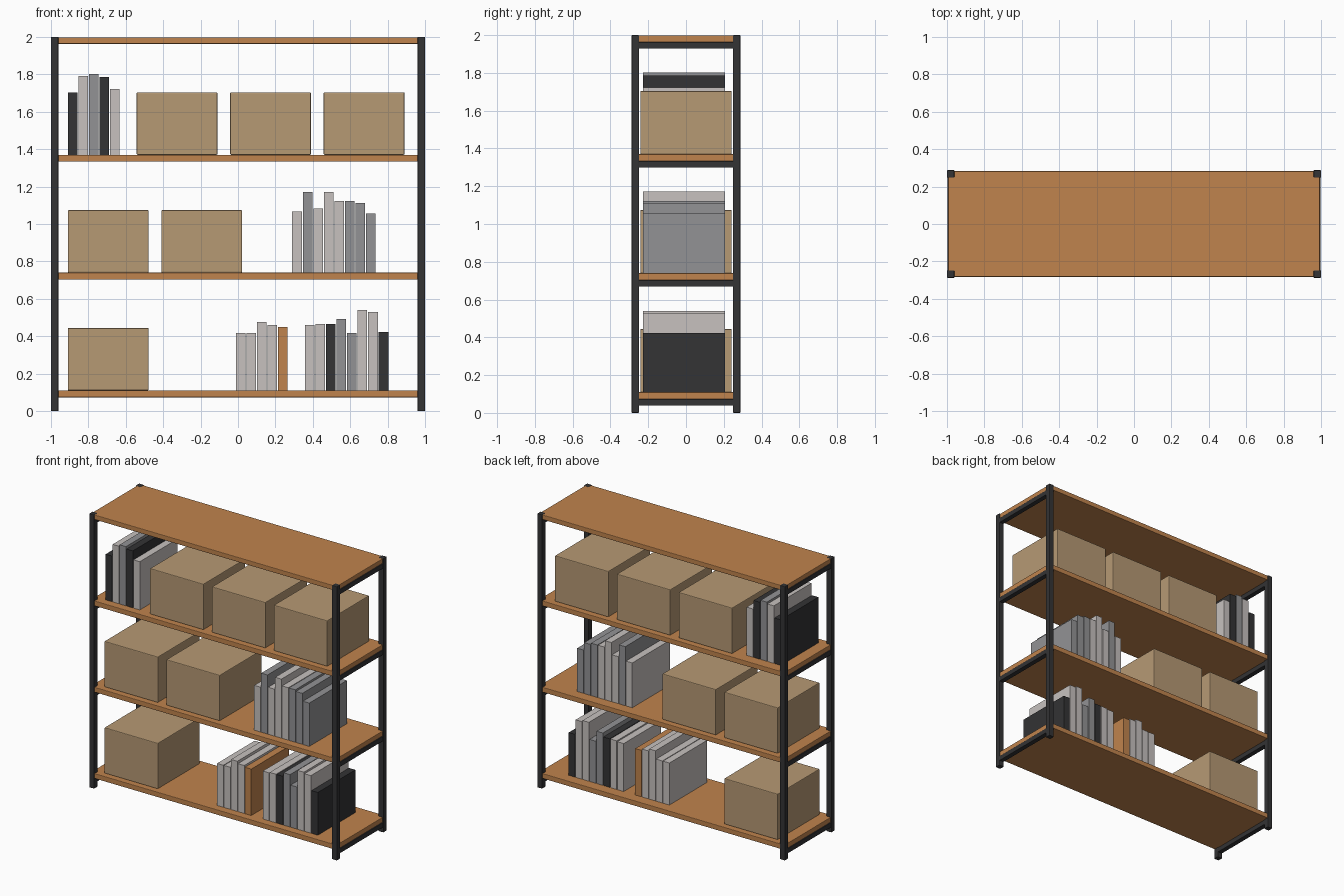
import bpy

if "Cube" in bpy.data.objects:
    bpy.data.objects.remove(bpy.data.objects["Cube"])


def make_mat(name, rgb):
    m = bpy.data.materials.new(name)
    m.diffuse_color = (*rgb, 1)
    m.use_nodes = True
    m.node_tree.nodes["Principled BSDF"].inputs["Base Color"].default_value = m.diffuse_color
    return m


WOOD = make_mat("wood", (0.53, 0.23, 0.075))
METAL = make_mat("dark metal", (0.033, 0.033, 0.035))
CARD = make_mat("cardboard", (0.47, 0.32, 0.175))
BOOKS = {
    "L": make_mat("light grey", (0.57, 0.535, 0.52)),
    "M": make_mat("mid grey", (0.29, 0.29, 0.30)),
    "D": METAL,
    "O": WOOD,
}


def block(name, x, y, z, mat, bevel=0.0):
    """Box from (min, max) pairs, with an optional small edge bevel."""
    bpy.ops.mesh.primitive_cube_add(
        size=1, location=[(a + b) / 2 for a, b in (x, y, z)])
    ob = bpy.context.object
    ob.name = name
    ob.scale = [b - a for a, b in (x, y, z)]
    bpy.ops.object.transform_apply(location=False, rotation=False, scale=True)
    ob.data.materials.append(mat)
    if bevel:
        mod = ob.modifiers.new("bevel", "BEVEL")
        mod.width = bevel
        mod.segments = 2
    return ob


HX, HY, T = 1.0, 0.288, 0.04
SHELF_TOPS = [0.11, 0.74, 1.37, 2.0]

# Corner posts
for sx in (-1, 1):
    for sy in (-1, 1):
        block("corner_post",
              sorted((sx * HX, sx * (HX - T))),
              sorted((sy * HY, sy * (HY - T))),
              (0, 2.0), METAL, 0.004)

# Shelf boards, each carried by a rail at both ends
for top in SHELF_TOPS:
    t = min(top, 1.998)
    block("shelf_board", (-0.994, 0.994), (-0.283, 0.283),
          (top - 0.037, t), WOOD, 0.004)
    for sx in (-1, 1):
        block("end_rail", sorted((sx * 0.998, sx * 0.962)), (-0.26, 0.26),
              (top - 0.072, top - 0.037), METAL, 0.003)

# Cardboard boxes: shelf index and left edge
for level, x in [(0, -0.91), (1, -0.91), (1, -0.41),
                 (2, -0.542), (2, -0.042), (2, 0.458)]:
    z = SHELF_TOPS[level]
    block("storage_box", (x, x + 0.432), (-0.242, 0.242),
          (z, z + 0.334), CARD, 0.005)

# Book rows: shelf index, left edge, colours, heights of the tops
ROWS = [
    (0, -0.01, "LLLLO", [0.417, 0.417, 0.476, 0.46, 0.449]),
    (0, 0.359, "LLDMMLLD",
     [0.46, 0.465, 0.465, 0.492, 0.417, 0.54, 0.53, 0.422]),
    (1, 0.29, "LMLLLMMM",
     [1.067, 1.171, 1.083, 1.171, 1.123, 1.123, 1.112, 1.056]),
    (2, -0.91, "DLMDL", [1.703, 1.79, 1.802, 1.786, 1.722]),
]
for level, x0, colours, tops in ROWS:
    for i, (c, top) in enumerate(zip(colours, tops)):
        x = x0 + i * 0.0562
        block("book", (x, x + 0.051), (-0.227, 0.206),
              (SHELF_TOPS[level], top), BOOKS[c])
